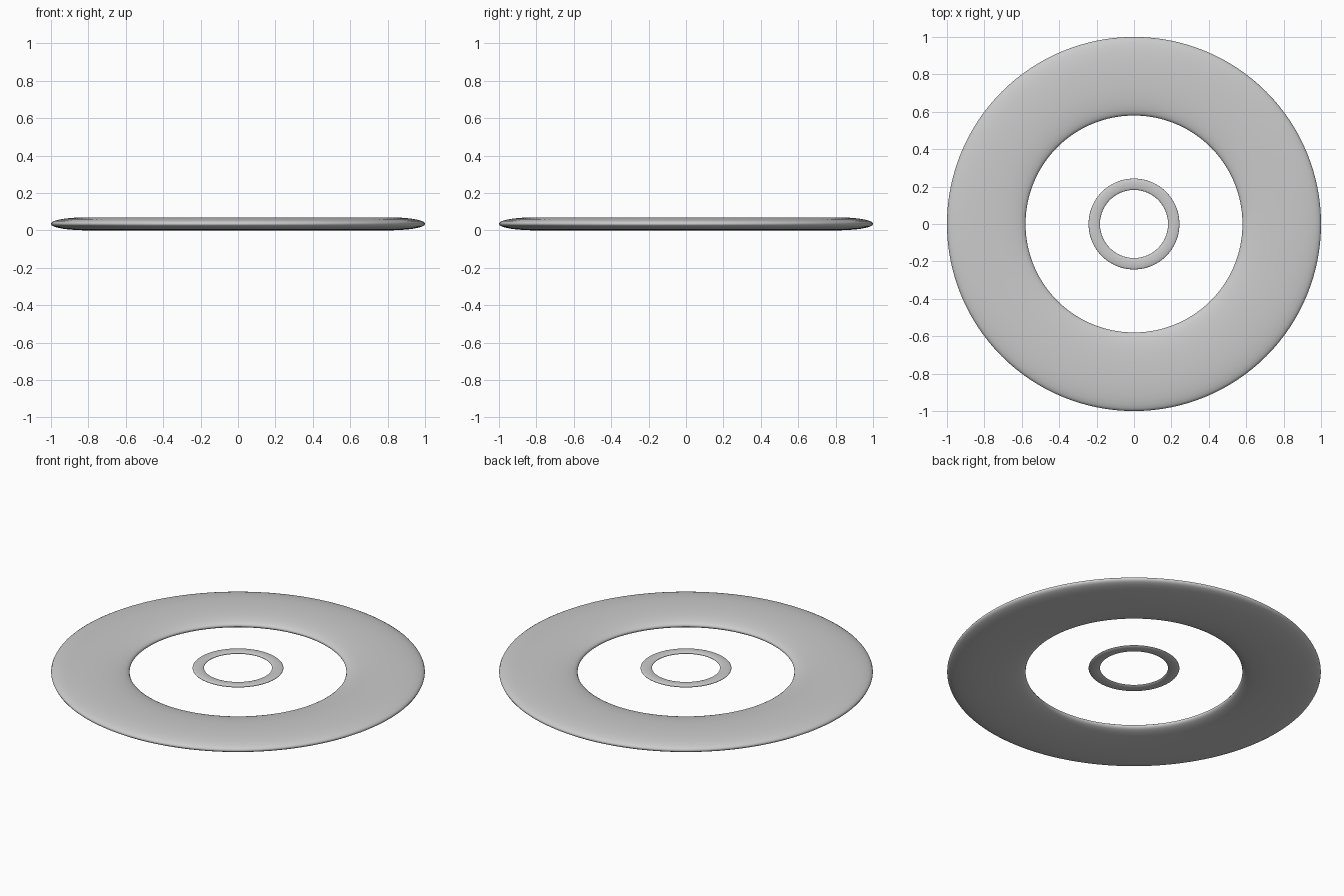
import bpy, math

if "Cube" in bpy.data.objects:
    bpy.data.objects.remove(bpy.data.objects["Cube"])


def ring(name, r_in, r_out, z_mid, half_h, power, seg=128, prof=32):
    """Flattened ring: a super-elliptic section swept round z."""
    rc, a = (r_in + r_out) / 2, (r_out - r_in) / 2
    section = []
    for j in range(prof):
        t = 2 * math.pi * j / prof
        c, s = math.cos(t), math.sin(t)
        section.append((rc + a * math.copysign(abs(c) ** (2 / power), c),
                        z_mid + half_h * math.copysign(abs(s) ** (2 / power), s)))
    verts = [(r * math.cos(2 * math.pi * i / seg), r * math.sin(2 * math.pi * i / seg), z)
             for i in range(seg) for r, z in section]
    faces = []
    for i in range(seg):
        k = (i + 1) % seg
        for j in range(prof):
            n = (j + 1) % prof
            faces.append((i * prof + j, k * prof + j, k * prof + n, i * prof + n))
    mesh = bpy.data.meshes.new(name)
    mesh.from_pydata(verts, [], faces)
    mesh.polygons.foreach_set("use_smooth", [True] * len(faces))
    obj = bpy.data.objects.new(name, mesh)
    bpy.context.collection.objects.link(obj)
    return obj


# Wide outer ring, lens-like section
ring("outer_ring", 0.58, 1.0, 0.035, 0.035, 2.15)
# Thin small ring floating in the middle, a little higher
ring("inner_ring", 0.182, 0.243, 0.058, 0.008, 2.0)
